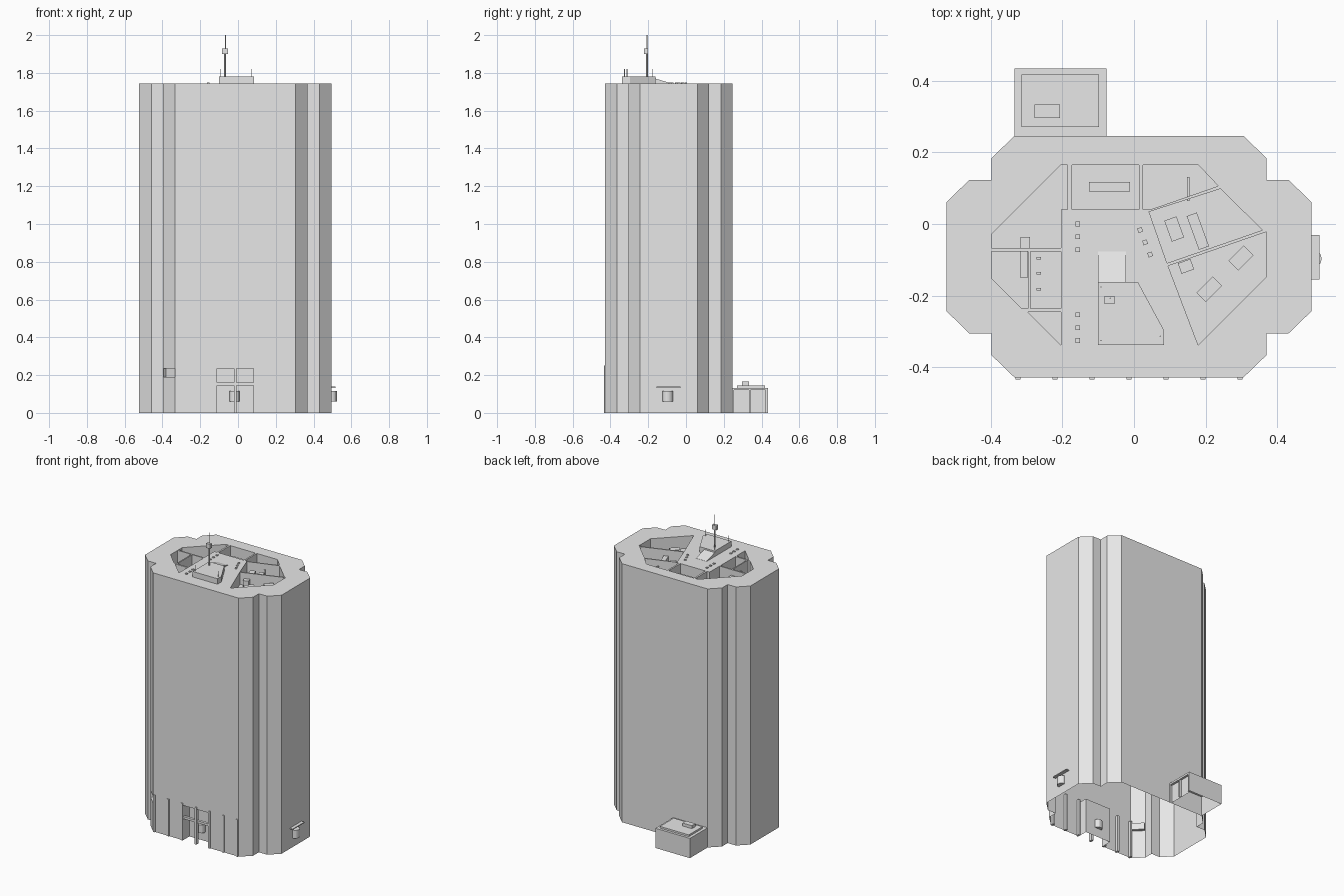
import bpy, bmesh, math
from mathutils import Matrix

cube = bpy.data.objects.get("Cube")
if cube:
    bpy.data.objects.remove(cube, do_unlink=True)

concrete = bpy.data.materials.new("light_grey_concrete")
concrete.use_nodes = True
grey = (0.8, 0.8, 0.8, 1)
concrete.diffuse_color = grey
concrete.node_tree.nodes["Principled BSDF"].inputs["Base Color"].default_value = grey

ROOF, WELL = 1.743, 1.66
CX, CY = -0.014, -0.091


def add_prism(bm, pts, z0, z1):
    """Extrude a plan polygon from z0 up to z1."""
    base = bm.faces.new([bm.verts.new((x, y, z0)) for x, y in pts])
    ext = bmesh.ops.extrude_face_region(bm, geom=[base], use_keep_orig=True)
    for v in ext["geom"]:
        if isinstance(v, bmesh.types.BMVert):
            v.co.z = z1


def rect(x0, x1, y0, y1):
    return [(x0, y0), (x1, y0), (x1, y1), (x0, y1)]


def turned(cx, cy, w, d, deg):
    """Plan rectangle rotated about its centre."""
    c, s = math.cos(math.radians(deg)), math.sin(math.radians(deg))
    return [(cx + x * c - y * s, cy + x * s + y * c)
            for x, y in rect(-w / 2, w / 2, -d / 2, d / 2)]


def build(name, prisms):
    """Object made from (polygon, z0, z1) prisms."""
    bm = bmesh.new()
    for p in prisms:
        add_prism(bm, *p)
    bmesh.ops.recalc_face_normals(bm, faces=bm.faces)
    me = bpy.data.meshes.new(name)
    bm.to_mesh(me)
    bm.free()
    me.materials.append(concrete)
    ob = bpy.data.objects.new(name, me)
    bpy.context.collection.objects.link(ob)
    return ob


def carve(ob, prisms):
    """Cut prisms away, then open the underside at ground level."""
    cutter = build("cutter", prisms)
    cutter.hide_render = True
    mod = ob.modifiers.new("cut", 'BOOLEAN')
    mod.operation, mod.solver, mod.object = 'DIFFERENCE', 'EXACT', cutter
    dg = bpy.context.evaluated_depsgraph_get()
    me = bpy.data.meshes.new_from_object(ob.evaluated_get(dg))
    ob.modifiers.clear()
    ob.data = me
    bpy.data.objects.remove(cutter, do_unlink=True)
    bm = bmesh.new()
    bm.from_mesh(me)
    floor = [f for f in bm.faces if all(abs(v.co.z) < 1e-4 for v in f.verts)]
    bmesh.ops.delete(bm, geom=floor, context='FACES')
    bm.to_mesh(me)
    bm.free()


def cylinder(name, x, y, z0, z1, r, sides=16):
    bm = bmesh.new()
    bmesh.ops.create_cone(bm, cap_ends=True, segments=sides, radius1=r, radius2=r, depth=z1 - z0,
                          matrix=Matrix.Translation((x, y, (z0 + z1) / 2)))
    me = bpy.data.meshes.new(name)
    bm.to_mesh(me)
    bm.free()
    me.materials.append(concrete)
    ob = bpy.data.objects.new(name, me)
    bpy.context.collection.objects.link(ob)
    return ob


# Tower plan: one quarter of the stepped outline, mirrored round
quarter = [(0.509, 0.152), (0.445, 0.214), (0.383, 0.214), (0.383, 0.275), (0.319, 0.337)]
outline = []
for sx, sy in ((1, 1), (-1, 1), (-1, -1), (1, -1)):
    part = quarter if sx * sy > 0 else quarter[::-1]
    outline += [(CX + sx * x, CY + sy * y) for x, y in part]

# Sunken roof wells
wells = [
    [(-0.397, -0.067), (-0.204, -0.067), (-0.204, 0.04), (-0.185, 0.04),
     (-0.185, 0.165), (-0.204, 0.165), (-0.397, -0.028)],
    rect(-0.173, 0.014, 0.04, 0.165),
    [(0.025, 0.04), (0.045, 0.04), (0.235, 0.106), (0.179, 0.165), (0.025, 0.165)],
    [(0.092, -0.109), (0.358, -0.017), (0.241, 0.098), (0.042, 0.034)],
    [(0.095, -0.117), (0.179, -0.338), (0.369, -0.148), (0.369, -0.022)],
    [(-0.397, -0.151), (-0.313, -0.235), (-0.296, -0.235), (-0.296, -0.076), (-0.397, -0.076)],
    rect(-0.288, -0.204, -0.235, -0.076),
    [(-0.296, -0.246), (-0.204, -0.338), (-0.204, -0.246)],
]
tower = build("tower", [(outline, 0, ROOF)])
carve(tower, [(w, WELL, 1.9) for w in wells] + [
    (rect(-0.11, 0.082, -0.5, -0.36), -0.1, 0.235),              # entrance recess
    (turned(-0.365, -0.397, 0.084, 0.04, -45), 0.19, 0.235),     # corner vent
])

# Entrance framing and thin pilasters along the front
build("front_pilasters", [(rect(x - 0.007, x + 0.007, -0.434, -0.41), 0, 0.25)
                          for x in (CX + 0.103 * k for k in range(-3, 4))])
build("entrance_beam", [(rect(-0.11, 0.082, -0.428, -0.41), 0.145, 0.16)])
cylinder("entrance_drum", -0.018, -0.365, 0.06, 0.115, 0.027)

# Side entrance
cylinder("side_drum", 0.495, -0.097, 0.06, 0.115, 0.028)
build("side_canopy", [(rect(0.49, 0.517, -0.155, -0.03), 0.133, 0.139)])

# Rear annex with door recesses, roof slab and vent
annex = build("rear_annex", [(rect(-0.333, -0.076, 0.246, 0.434), 0, 0.133)])
carve(annex, [(rect(-0.091, 0, y, y + 0.08), -0.1, 0.12) for y in (0.253, 0.341)])
build("annex_roof", [(rect(-0.313, -0.098, 0.271, 0.417), 0.133, 0.145)])
build("annex_vent", [(rect(-0.277, -0.207, 0.296, 0.333), 0.145, 0.165)])

# Equipment standing in the wells
units = [
    rect(-0.126, -0.011, 0.09, 0.117),
    rect(-0.316, -0.29, -0.067, -0.036),
    rect(-0.316, -0.297, -0.15, -0.077),
    rect(0.148, 0.155, 0.064, 0.131),
    turned(0.112, -0.014, 0.036, 0.062, 20),
    turned(0.178, -0.02, 0.03, 0.1, 20),
    turned(0.145, -0.118, 0.037, 0.031, 20),
    turned(0.298, -0.095, 0.06, 0.038, 45),
    turned(0.21, -0.182, 0.064, 0.037, 45),
]
build("well_equipment", [(u, WELL, WELL + 0.045) for u in units])
build("well_vents", [(turned(-0.266, y, 0.013, 0.007, 0), WELL, WELL + 0.02)
                     for y in (-0.095, -0.137, -0.182)])

# Small deck caps
caps = [turned(-0.157, y - 0.036 * i, 0.013, 0.013, 0) for y in (0, -0.253) for i in range(3)]
caps += [turned(0.017 + 0.014 * i, -0.017 - 0.034 * i, 0.013, 0.013, 20) for i in range(3)]
build("deck_caps", [(c, ROOF, ROOF + 0.006) for c in caps])

# Penthouse with sloping ramp
build("penthouse", [([(-0.101, -0.338), (0.084, -0.338), (0.084, -0.297),
                      (0.011, -0.162), (-0.101, -0.162)], ROOF, 1.78)])
ramp = build("penthouse_ramp", [(rect(-0.101, -0.022, -0.162, -0.076), ROOF, 1.77)])
for v in ramp.data.vertices:
    if v.co.y > -0.1 and v.co.z > 1.75:
        v.co.z = ROOF + 0.001

# Mast, antenna box and corner rods
cylinder("mast_lower", -0.069, -0.207, 1.78, 1.9, 0.005, 8)
cylinder("mast_upper", -0.066, -0.207, 1.9, 2.0, 0.002, 6)
build("antenna_box", [(rect(-0.084, -0.053, -0.222, -0.202), 1.9, 1.93)])
for i, (x, y) in enumerate([(-0.092, -0.176), (0.073, -0.313), (-0.092, -0.325)]):
    cylinder("roof_rod_%d" % (i + 1), x, y, 1.78, 1.82, 0.002, 6)
